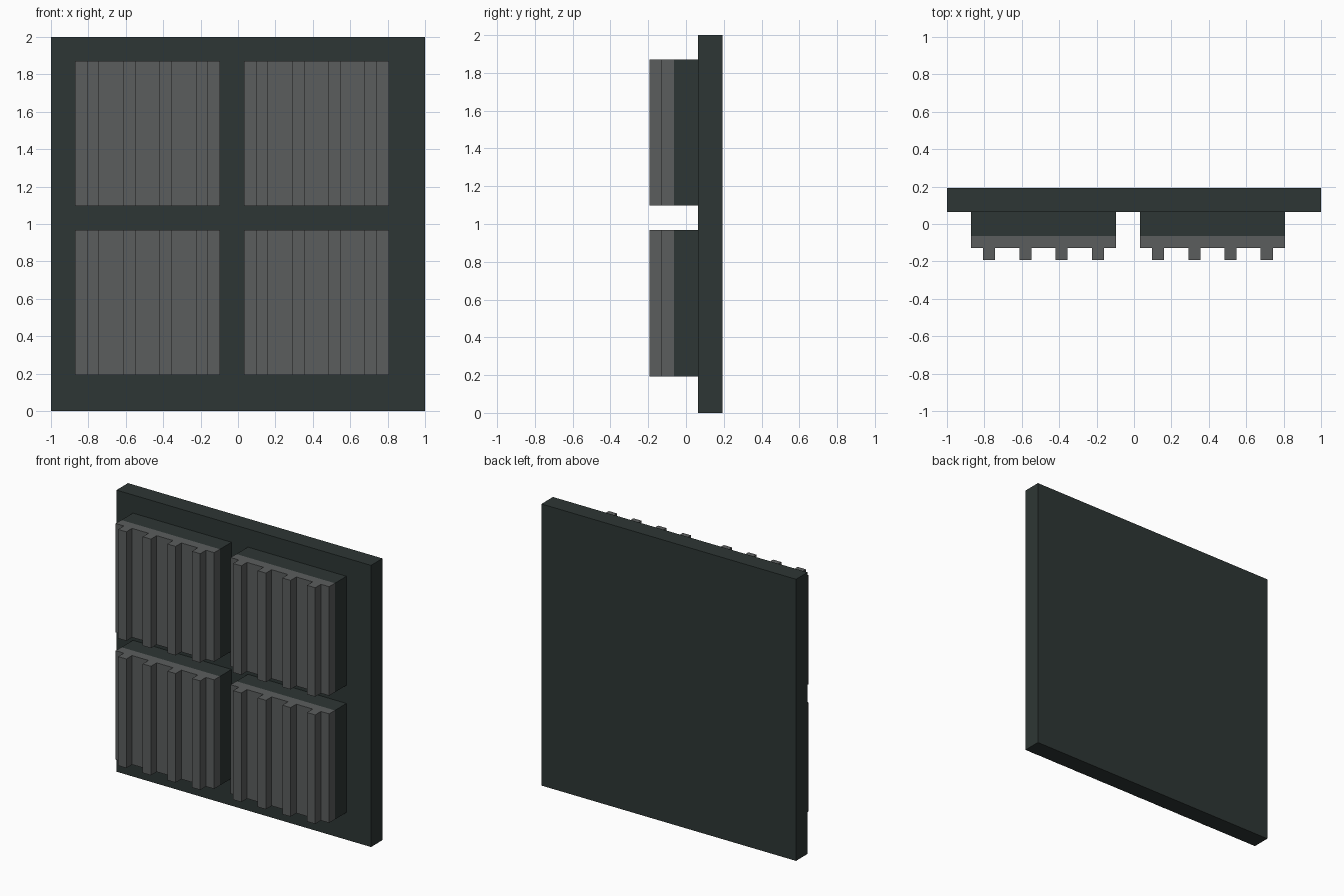
import bpy, bmesh

if "Cube" in bpy.data.objects:
    bpy.data.objects.remove(bpy.data.objects["Cube"])

U = 2 / 31  # module: the whole panel is 31 x 31 modules


def material(name, rgb):
    m = bpy.data.materials.new(name)
    m.diffuse_color = (*rgb, 1)
    m.use_nodes = True
    m.node_tree.nodes["Principled BSDF"].inputs["Base Color"].default_value = m.diffuse_color
    return m


dark = material("dark slate", (0.027, 0.037, 0.035))
grey = material("mid grey", (0.105, 0.111, 0.111))


def extrude_profile(name, profile, z0, z1, mat):
    """Extrude an (x, y) outline, given in modules, from z0 up to z1."""
    bm = bmesh.new()
    face = bm.faces.new([bm.verts.new((x * U, y * U, z0 * U)) for x, y in profile])
    geom = bmesh.ops.extrude_face_region(bm, geom=[face])["geom"]
    top = [v for v in geom if isinstance(v, bmesh.types.BMVert)]
    bmesh.ops.translate(bm, verts=top, vec=(0, 0, (z1 - z0) * U))
    bmesh.ops.recalc_face_normals(bm, faces=bm.faces)
    mesh = bpy.data.meshes.new(name)
    bm.to_mesh(mesh)
    bm.free()
    mesh.materials.append(mat)
    ob = bpy.data.objects.new(name, mesh)
    bpy.context.collection.objects.link(ob)
    return ob


def rect(x0, x1, y0, y1):
    return [(x0, y0), (x1, y0), (x1, y1), (x0, y1)]


def ribbed(x):
    """Slab outline with four square ribs on its front edge."""
    pts = [(x, -1), (x, -2)]
    for r in (1, 4, 7, 10):
        pts += [(x + r, -2), (x + r, -3), (x + r + 1, -3), (x + r + 1, -2)]
    return pts + [(x + 12, -2), (x + 12, -1)]


# Back plate
extrude_profile("back_plate", rect(-15.5, 15.5, 1, 3), 0, 31, dark)

# Four raised blocks, each faced with a ribbed grey panel
for row, z in (("lower", 3), ("upper", 17)):
    for side, x in (("left", -13.5), ("right", 0.5)):
        extrude_profile(f"{row}_{side}_block", rect(x, x + 12, -1, 1), z, z + 12, dark)
        extrude_profile(f"{row}_{side}_ribbed_panel", ribbed(x), z, z + 12, grey)
